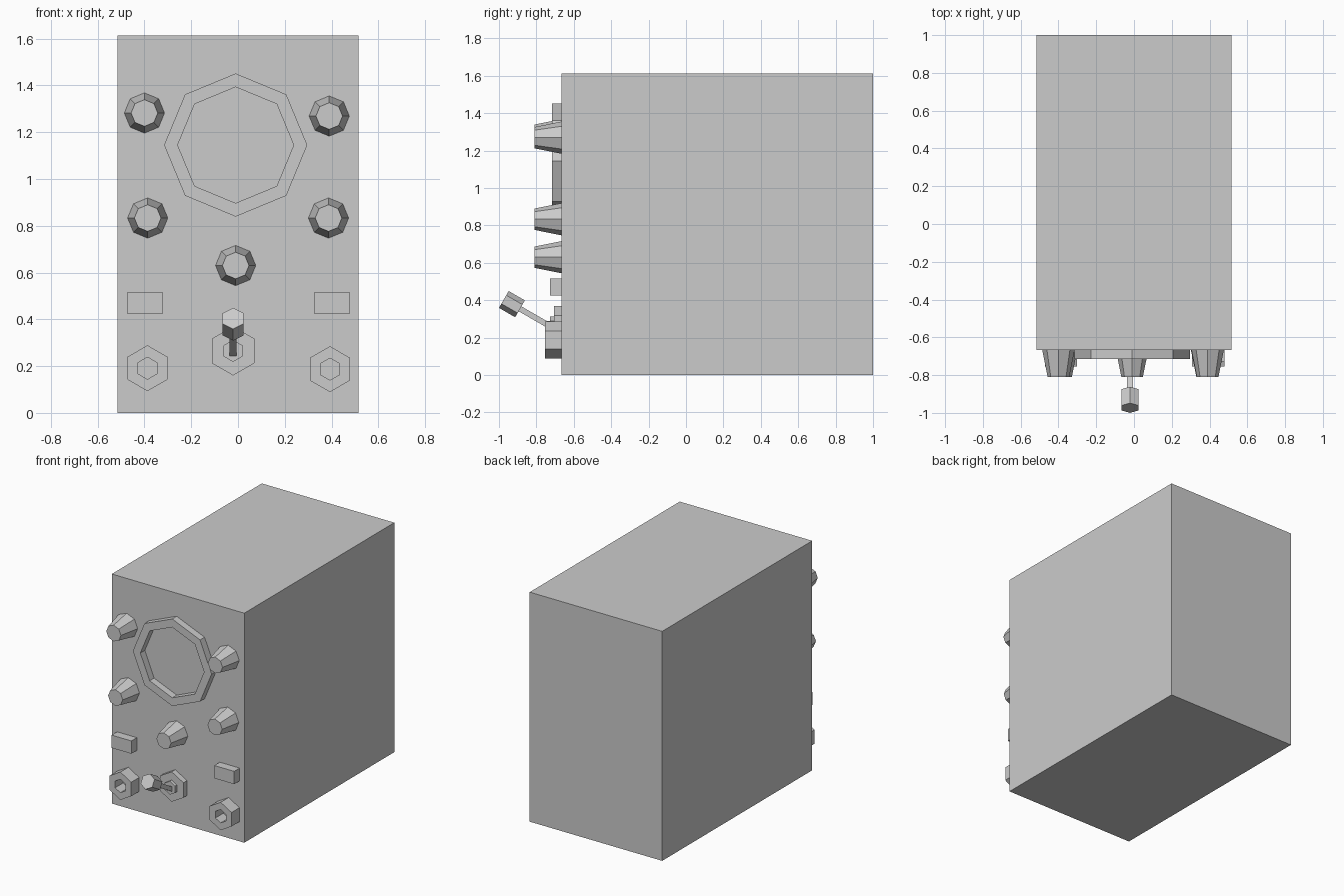
import bpy, bmesh
from math import pi, cos, sin, radians
from mathutils import Vector, Matrix

if "Cube" in bpy.data.objects:
    bpy.data.objects.remove(bpy.data.objects["Cube"])

FRONT = -0.666   # y of the front panel


def finish(bm, name):
    bmesh.ops.recalc_face_normals(bm, faces=bm.faces[:])
    me = bpy.data.meshes.new(name)
    bm.to_mesh(me)
    bm.free()
    ob = bpy.data.objects.new(name, me)
    bpy.context.collection.objects.link(ob)
    return ob


def box(name, lo, hi):
    lo, hi = Vector(lo), Vector(hi)
    bm = bmesh.new()
    bmesh.ops.create_cube(bm, size=1, matrix=Matrix.Translation((lo + hi) / 2)
                          @ Matrix.Diagonal((*(hi - lo), 1)))
    return finish(bm, name)


def lathe(name, x, z, sides, profile, closed=False):
    """Spin (radius, y) points round a y axis; capped, or closed into a ring."""
    bm = bmesh.new()
    loops = []
    for r, y in profile:
        ang = [pi / 2 + 2 * pi * i / sides for i in range(sides)]
        loops.append([bm.verts.new((x + r * cos(a), y, z + r * sin(a))) for a in ang])
    pairs = list(zip(loops, loops[1:]))
    if closed:
        pairs.append((loops[-1], loops[0]))
    else:
        bm.faces.new(loops[0])
        bm.faces.new(loops[-1])
    for a, b in pairs:
        for i in range(sides):
            j = (i + 1) % sides
            bm.faces.new((a[i], a[j], b[j], b[i]))
    return finish(bm, name)


def ring(name, x, z, sides, r_out, r_in, y):
    return lathe(name, x, z, sides,
                 [(r_out, FRONT), (r_out, y), (r_in, y), (r_in, FRONT)], closed=True)


# Cabinet
box("cabinet", (-0.515, FRONT, 0), (0.515, 1.0, 1.613))

# Screen bezel
ring("screen_bezel", -0.01, 1.145, 8, 0.306, 0.248, -0.716)

# Tapered knobs
for x, z in [(-0.40, 1.282), (0.39, 1.269), (-0.386, 0.833), (0.387, 0.833), (-0.01, 0.63)]:
    lathe("knob", x, z, 8, [(0.086, FRONT), (0.057, -0.81)])

# Rectangular buttons
for x in (-0.397, 0.402):
    box("button", (x - 0.077, -0.727, 0.425), (x + 0.077, FRONT, 0.515))

# Hexagonal sockets
for x, z in [(-0.387, 0.191), (0.393, 0.187)]:
    ring("socket", x, z, 6, 0.098, 0.047, -0.754)

# Toggle switch base and collar
TX = -0.021
lathe("switch_base", TX, 0.265, 6, [(0.105, FRONT), (0.105, -0.706)])
lathe("switch_collar", TX, 0.265, 6, [(0.047, -0.706), (0.047, -0.727)])

# Toggle lever and its hexagonal tip, tilted upward
tilt = Matrix.Translation((TX, -0.974, 0.404)) @ Matrix.Rotation(radians(-30), 4, 'X')
lever = box("switch_lever", (-0.015, 0.1, -0.015), (0.015, 0.3, 0.015))
tip = lathe("switch_tip", 0, 0, 6, [(0.052, 0), (0.052, 0.1)])
for ob in (lever, tip):
    ob.data.transform(tilt)
